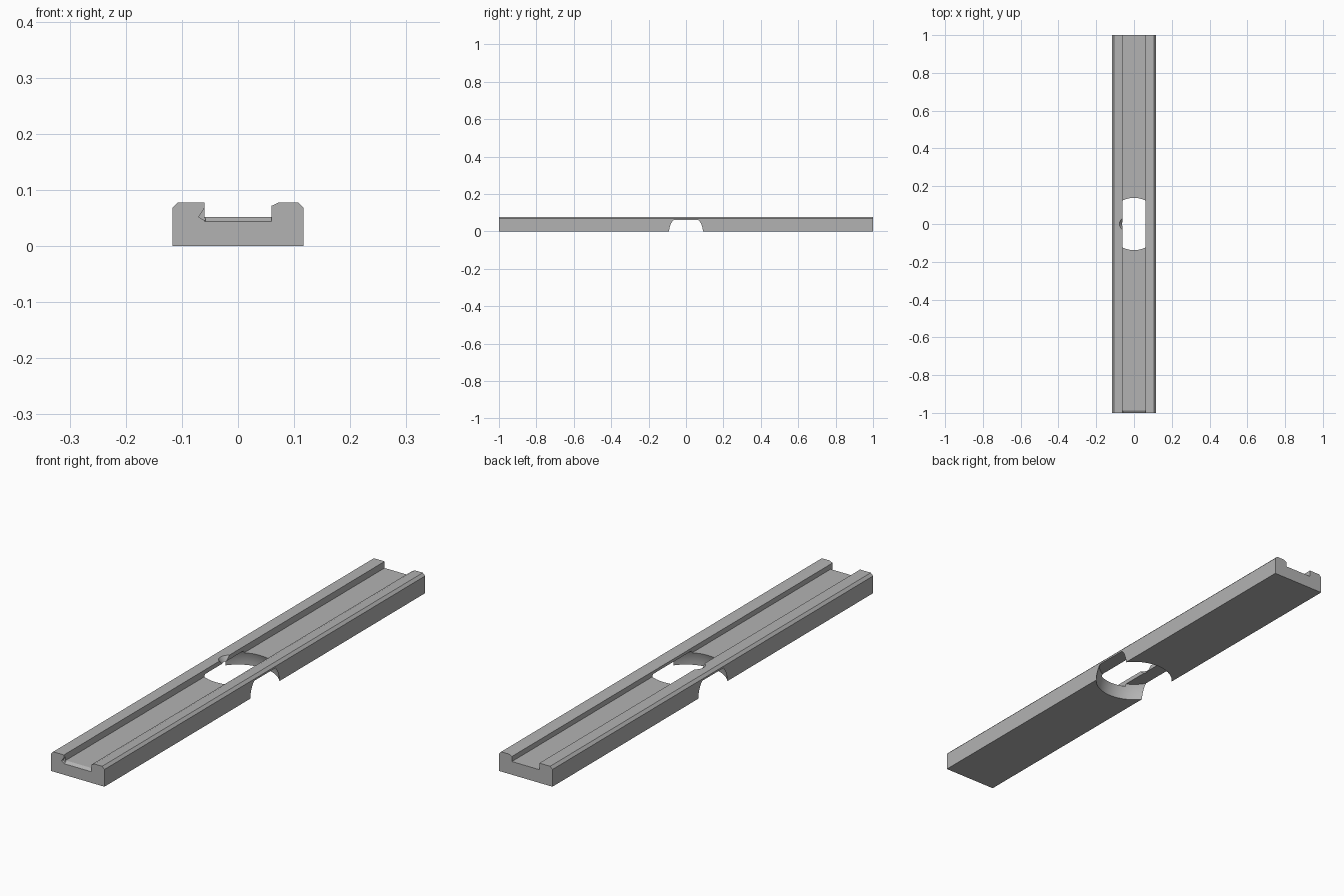
import bpy, bmesh, math
from mathutils import Vector

default = bpy.data.objects.get("Cube")
if default:
    bpy.data.objects.remove(default, do_unlink=True)

grey = bpy.data.materials.new("mid_grey")
grey.use_nodes = True
colour = (0.45, 0.45, 0.45, 1)
grey.diffuse_color = colour
grey.node_tree.nodes["Principled BSDF"].inputs["Base Color"].default_value = colour

HALF_W, HEIGHT, FLOOR, LIP = 0.117, 0.078, 0.052, 0.06


def finish(name, bm):
    bmesh.ops.recalc_face_normals(bm, faces=bm.faces)
    mesh = bpy.data.meshes.new(name)
    bm.to_mesh(mesh)
    bm.free()
    mesh.materials.append(grey)
    obj = bpy.data.objects.new(name, mesh)
    bpy.context.collection.objects.link(obj)
    return obj


def extrude(name, points, start, offset):
    """Extrude a closed outline of (x, y, z) points."""
    bm = bmesh.new()
    face = bm.faces.new([bm.verts.new(p) for p in points])
    result = bmesh.ops.extrude_face_region(bm, geom=[face])
    moved = [g for g in result["geom"] if isinstance(g, bmesh.types.BMVert)]
    bmesh.ops.translate(bm, verts=moved, vec=offset)
    bmesh.ops.translate(bm, verts=bm.verts, vec=start)
    return finish(name, bm)


def cut(target, cutter):
    cutter.hide_render = True
    mod = target.modifiers.new(cutter.name, "BOOLEAN")
    mod.operation = "DIFFERENCE"
    mod.solver = "EXACT"
    mod.object = cutter
    bpy.ops.object.select_all(action="DESELECT")
    target.select_set(True)
    bpy.context.view_layer.objects.active = target
    bpy.ops.object.modifier_apply(modifier=mod.name)
    bpy.data.objects.remove(cutter, do_unlink=True)


# Channel rail: chamfered outer edges, one eased inner lip
c = 0.01
outline = [(-HALF_W, 0), (HALF_W, 0), (HALF_W, HEIGHT - c), (HALF_W - c, HEIGHT),
           (LIP + 0.013, HEIGHT), (LIP, HEIGHT - 0.006), (LIP, FLOOR),
           (-LIP, FLOOR), (-LIP, HEIGHT), (c - HALF_W, HEIGHT), (-HALF_W, HEIGHT - c)]
rail = extrude("channel_rail", [(x, 0, z) for x, z in outline],
               Vector((0, -1, 0)), Vector((0, 2, 0)))

# Domed central opening, flat under the rails
bm = bmesh.new()
bmesh.ops.create_uvsphere(bm, u_segments=64, v_segments=32, radius=0.148)
bmesh.ops.bisect_plane(bm, geom=bm.verts[:] + bm.edges[:] + bm.faces[:],
                       plane_co=(0, 0, 0.061), plane_no=(0, 0, 1), clear_outer=True)
bmesh.ops.holes_fill(bm, edges=[e for e in bm.edges if e.is_boundary], sides=0)
cut(rail, finish("opening_cutter", bm))

# Shallow scoop in the right inner lip
bm = bmesh.new()
bmesh.ops.create_cone(bm, cap_ends=True, segments=32, radius1=0.018,
                      radius2=0.042, depth=0.03)
bmesh.ops.translate(bm, verts=bm.verts, vec=(-0.04, 0, 0.069))
cut(rail, finish("scoop_cutter", bm))

# Small lead-in bevel on the front edge of the channel floor
bevel = [(0, -1.01, 0.037), (0, -0.988, FLOOR), (0, -0.988, 0.06), (0, -1.01, 0.06)]
cut(rail, extrude("lead_in_cutter", bevel, Vector((-LIP, 0, 0)),
                  Vector((2 * LIP, 0, 0))))

# Tiny undercut at the front of the right lip
notch = [(-LIP + 0.002, 0, 0.071), (-LIP - c, 0, FLOOR), (-LIP + 0.002, 0, 0.045)]
cut(rail, extrude("notch_cutter", notch, Vector((0, -1.01, 0)),
                  Vector((0, 0.02, 0))))

bpy.ops.object.shade_smooth_by_angle(angle=math.radians(25))
